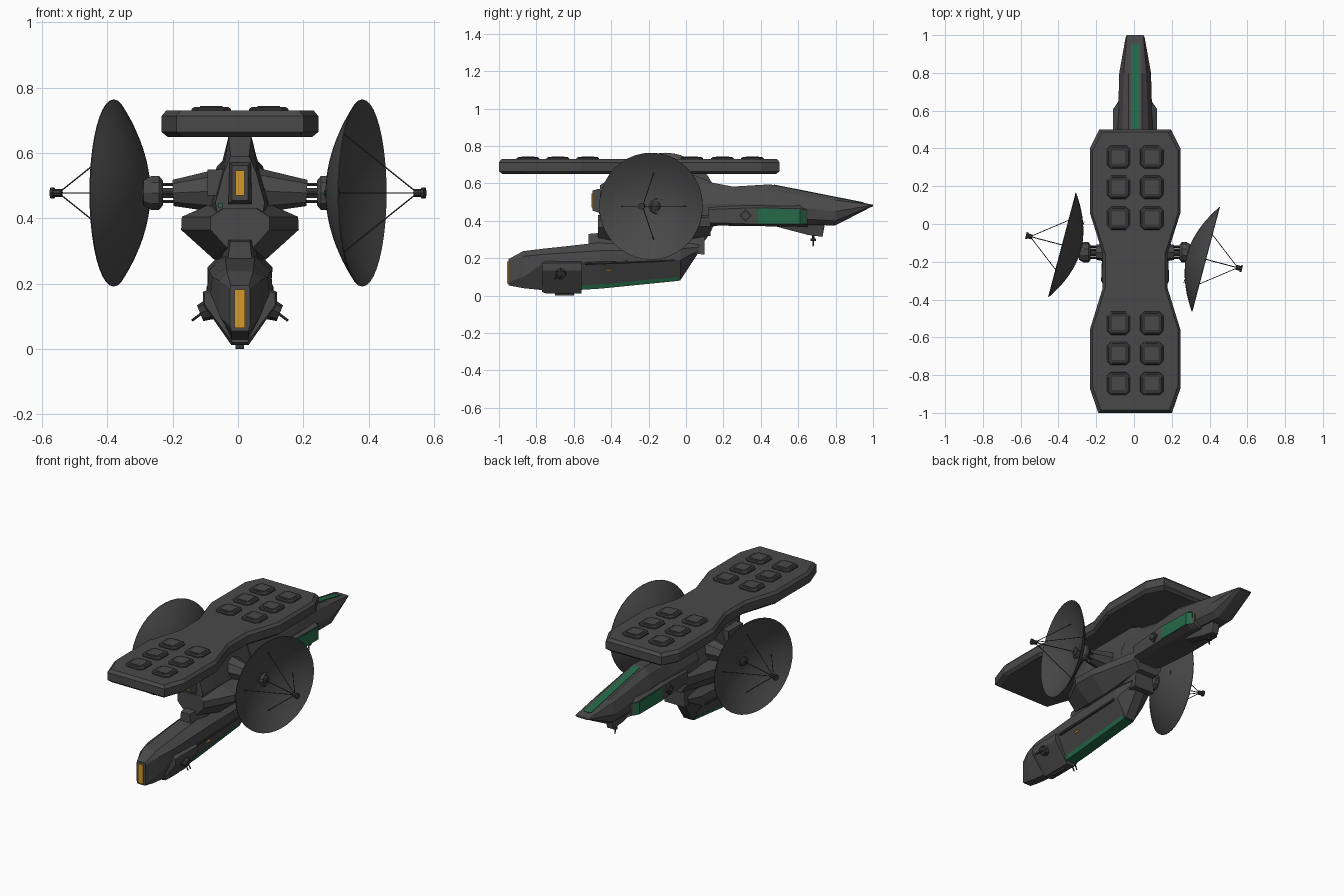
import bpy, bmesh, math
from mathutils import Vector, Matrix

CX = 0.006  # centre line of the hull


def material(name, rgb):
    m = bpy.data.materials.new(name)
    m.diffuse_color = (*rgb, 1)
    return m


HULL = material("hull_grey", (0.066, 0.066, 0.066))
DARK = material("dark_grey", (0.036, 0.036, 0.036))
GREEN = material("panel_green", (0.018, 0.14, 0.065))
AMBER = material("window_amber", (0.68, 0.32, 0.02))


def finish(name, bm, mat, smooth=False):
    bmesh.ops.remove_doubles(bm, verts=bm.verts, dist=1e-5)
    bmesh.ops.recalc_face_normals(bm, faces=bm.faces)
    me = bpy.data.meshes.new(name)
    bm.to_mesh(me)
    bm.free()
    me.materials.append(mat)
    ob = bpy.data.objects.new(name, me)
    bpy.context.collection.objects.link(ob)
    if smooth:
        bpy.context.view_layer.objects.active = ob
        ob.select_set(True)
        bpy.ops.object.shade_smooth_by_angle(angle=math.radians(35))
        ob.select_set(False)
    return ob


def skin(name, rings, mat):
    """Join rings of points into a closed solid."""
    bm = bmesh.new()
    rows = [[bm.verts.new(p) for p in r] for r in rings]
    n = len(rows[0])
    for a, b in zip(rows, rows[1:]):
        for i in range(n):
            bm.faces.new((a[i], a[(i + 1) % n], b[(i + 1) % n], b[i]))
    bm.faces.new(rows[0])
    bm.faces.new(rows[-1])
    return finish(name, bm, mat)


def loft(name, sections, mat=HULL):
    """Sections along y; each is a half outline (x, z) from top to bottom."""
    rings = []
    for y, pts in sections:
        full = list(pts) + [(-x, z) for x, z in reversed(pts)]
        rings.append([(CX + x, y, z) for x, z in full])
    return skin(name, rings, mat)


def box(name, x, y, z, mat=HULL):
    ring = lambda k: [(x[0], y[0], k), (x[1], y[0], k), (x[1], y[1], k), (x[0], y[1], k)]
    return skin(name, [ring(z[0]), ring(z[1])], mat)


def panel(name, pts, mat, t=0.004):
    """Thin plate straddling the given flat outline."""
    p = [Vector(q) for q in pts]
    n = (p[1] - p[0]).cross(p[2] - p[0]).normalized() * t
    return skin(name, [[q - n for q in p], [q + n for q in p]], mat)


def lathe(name, profile, origin, axis, mat=HULL, seg=12, smooth=False):
    """Turn (radius, height) points round an axis."""
    M = Matrix.Translation(origin) @ Vector(axis).to_track_quat('Z', 'Y').to_matrix().to_4x4()
    bm = bmesh.new()
    rows = []
    for r, h in profile:
        rows.append([bm.verts.new(M @ Vector((r * math.cos(2 * math.pi * i / seg),
                                              r * math.sin(2 * math.pi * i / seg), h)))
                     for i in range(seg)])
    for a, b in zip(rows, rows[1:]):
        for i in range(seg):
            bm.faces.new((a[i], a[(i + 1) % seg], b[(i + 1) % seg], b[i]))
    bmesh.ops.dissolve_degenerate(bm, edges=bm.edges, dist=1e-6)
    return finish(name, bm, mat, smooth)


def rod(name, a, b, r, mat=DARK, seg=6, r2=None):
    d = Vector(b) - Vector(a)
    return lathe(name, [(0, 0), (r, 0), (r if r2 is None else r2, d.length), (0, d.length)], a, d, mat, seg)


# --- top deck: waisted slab with bevelled rims
HALF = [(0.19, 0.5), (0.24, 0.4), (0.24, 0.06), (0.172, -0.155),
        (0.172, -0.34), (0.24, -0.56), (0.24, -0.87), (0.195, -1.0)]


def deck_ring(inset, z):
    pts = [(x - inset, -0.25 + (y + 0.25) * (1 - inset / 0.75)) for x, y in HALF]
    return [(CX + x, y, z) for x, y in pts] + [(CX - x, y, z) for x, y in reversed(pts)]


skin("top_deck", [deck_ring(0.018, 0.65), deck_ring(0, 0.665), deck_ring(0, 0.713), deck_ring(0.014, 0.73)], HULL)

# --- raised hatches on the deck, each a dark frame with a grey centre
for y in (0.355, 0.195, 0.03, -0.525, -0.685, -0.845):
    for x in (CX - 0.088, CX + 0.088):
        def square(h, z):
            c = h * 0.65
            return [(x + a, y + b, z) for a, b in ((h, c), (c, h), (-c, h), (-h, c),
                                                   (-h, -c), (-c, -h), (c, -h), (h, -c))]
        skin("hatch_frame", [square(0.062, 0.728), square(0.06, 0.735), square(0.052, 0.741)], DARK)
        box("hatch_lid", (x - 0.035, x + 0.035), (y - 0.035, y + 0.035), (0.735, 0.7435))

# --- upper body and pylon carrying the deck
loft("upper_body", [
    (-0.46, [(0.028, 0.59), (0.05, 0.54), (0.075, 0.45), (0.07, 0.41)]),
    (-0.36, [(0.035, 0.652), (0.05, 0.57), (0.085, 0.45), (0.08, 0.36)]),
    (0.02, [(0.035, 0.652), (0.055, 0.57), (0.09, 0.45), (0.08, 0.34)]),
    (0.12, [(0.035, 0.615), (0.06, 0.55), (0.09, 0.45), (0.07, 0.34)])])
loft("bridge_housing", [(-0.5, [(0.024, 0.562), (0.024, 0.455)]),
                        (-0.47, [(0.032, 0.57), (0.035, 0.445)]),
                        (-0.38, [(0.032, 0.58), (0.045, 0.44)])])
box("bridge_window", (CX - 0.014, CX + 0.014), (-0.506, -0.49), (0.47, 0.546), AMBER)
box("side_locker", (CX - 0.1, CX - 0.04), (-0.42, -0.28), (0.47, 0.55))

# --- broad middle hull
loft("middle_hull", [
    (-0.47, [(0.05, 0.43), (0.09, 0.405), (0.09, 0.365), (0.04, 0.31)]),
    (-0.3, [(0.1, 0.44), (0.178, 0.405), (0.18, 0.365), (0.08, 0.275)]),
    (-0.16, [(0.1, 0.44), (0.175, 0.405), (0.175, 0.365), (0.08, 0.275)]),
    (0.13, [(0.07, 0.44), (0.1, 0.42), (0.1, 0.37), (0.06, 0.32)])])
loft("hull_neck", [(-0.52, [(0.03, 0.33), (0.04, 0.25)]),
                   (-0.4, [(0.042, 0.34), (0.06, 0.25)]),
                   (0.1, [(0.06, 0.36), (0.07, 0.22)])])
box("sensor_light", (CX - 0.067, CX - 0.053), (-0.466, -0.456), (0.433, 0.445), GREEN)

# --- tail boom
loft("tail_boom", [
    (0.0, [(0.035, 0.63), (0.06, 0.56), (0.09, 0.49), (0.09, 0.42), (0.06, 0.35)]),
    (0.25, [(0.035, 0.583), (0.065, 0.55), (0.09, 0.49), (0.09, 0.42), (0.06, 0.385)]),
    (0.45, [(0.036, 0.595), (0.07, 0.56), (0.094, 0.49), (0.094, 0.42), (0.06, 0.378)]),
    (0.8, [(0.036, 0.526), (0.06, 0.51), (0.084, 0.45), (0.07, 0.40), (0.035, 0.376)]),
    (0.99, [(0.036, 0.488), (0.045, 0.486), (0.05, 0.483), (0.048, 0.479), (0.034, 0.474)]),
    (1.0, [(0.034, 0.486), (0.04, 0.485), (0.045, 0.483), (0.043, 0.48), (0.032, 0.477)])])
panel("tail_top_stripe", [(CX - 0.022, 0.47, 0.591), (CX + 0.022, 0.47, 0.591),
                          (CX + 0.022, 0.95, 0.496), (CX - 0.022, 0.95, 0.496)], GREEN, 0.003)
loft("tail_side_pods", [
    (0.12, [(0.08, 0.48), (0.1, 0.46), (0.1, 0.39), (0.06, 0.375)]),
    (0.36, [(0.08, 0.49), (0.112, 0.47), (0.112, 0.383), (0.07, 0.372)]),
    (0.61, [(0.08, 0.485), (0.112, 0.465), (0.112, 0.383), (0.07, 0.368)]),
    (0.65, [(0.06, 0.47), (0.085, 0.455), (0.088, 0.383), (0.06, 0.368)])])
loft("tail_keel", [(0.48, [(0.045, 0.40), (0.03, 0.37)]), (0.65, [(0.04, 0.40), (0.025, 0.325)]),
                   (0.73, [(0.035, 0.40), (0.02, 0.314)]), (0.74, [(0.035, 0.40), (0.02, 0.37)])])
rod("keel_probe", (CX, 0.68, 0.33), (CX, 0.68, 0.262), 0.009, DARK, 6, 0.003)
rod("keel_probe_ring", (CX, 0.68, 0.305), (CX, 0.68, 0.293), 0.016)

# --- lower boom with head, collar and green keel
loft("lower_boom", [
    (-0.95, [(0.028, 0.195), (0.03, 0.185), (0.03, 0.07), (0.026, 0.055)]),
    (-0.87, [(0.04, 0.238), (0.062, 0.21), (0.062, 0.1), (0.026, 0.04)]),
    (-0.77, [(0.042, 0.25), (0.085, 0.22), (0.09, 0.17), (0.026, 0.03)]),
    (-0.46, [(0.045, 0.284), (0.095, 0.24), (0.1, 0.185), (0.03, 0.04)]),
    (-0.03, [(0.05, 0.3), (0.1, 0.25), (0.095, 0.19), (0.03, 0.082)]),
    (0.07, [(0.05, 0.29), (0.075, 0.26), (0.07, 0.24), (0.03, 0.235)])])
loft("head_collar", [
    (-0.77, [(0.085, 0.18), (0.108, 0.17), (0.108, 0.135), (0.022, 0.02)]),
    (-0.75, [(0.088, 0.185), (0.114, 0.175), (0.112, 0.135), (0.026, 0.012)]),
    (-0.56, [(0.09, 0.185), (0.114, 0.175), (0.112, 0.135), (0.026, 0.012)])])
box("collar_foot", (CX - 0.013, CX + 0.013), (-0.7, -0.6), (0.0, 0.03), DARK)
box("head_window", (CX - 0.016, CX + 0.016), (-0.957, -0.94), (0.065, 0.182), AMBER)
loft("green_keel", [(-0.56, [(0.041, 0.053), (0.034, 0.031)]), (-0.45, [(0.043, 0.062), (0.034, 0.038)]),
                    (-0.04, [(0.043, 0.1), (0.033, 0.079)])], GREEN)

# --- details repeated on both sides
for s in (-1, 1):
    def P(x, y, z):
        return (CX + s * x, y, z)
    panel("tail_side_panel", [P(0.113, 0.385, 0.466), P(0.113, 0.61, 0.46),
                              P(0.113, 0.61, 0.385), P(0.113, 0.385, 0.385)], GREEN, 0.003)
    panel("tail_side_panel_end", [P(0.113, 0.608, 0.46), P(0.092, 0.638, 0.455),
                                  P(0.092, 0.638, 0.385), P(0.113, 0.608, 0.385)], GREEN, 0.003)
    rod("side_port", P(0.1, 0.318, 0.428), P(0.121, 0.318, 0.428), 0.034, DARK, 4)
    rod("side_port_lens", P(0.1, 0.318, 0.428), P(0.126, 0.318, 0.428), 0.016, HULL, 8)
    panel("boom_marker_light", [P(0.081, -0.425, 0.142), P(0.081, -0.395, 0.142),
                                P(0.077, -0.395, 0.133), P(0.077, -0.425, 0.133)], AMBER)
    rod("boom_side_rail", P(0.095, -0.54, 0.17), P(0.095, -0.06, 0.19), 0.008, DARK)
    # small turret on the collar
    rod("turret_base", P(0.085, -0.67, 0.125), P(0.122, -0.67, 0.11), 0.034, DARK, 8, 0.026)
    for dy in (-0.012, 0.012):
        rod("turret_gun", P(0.11, -0.67 + dy, 0.115), P(0.146, -0.69 + dy, 0.088), 0.004)
    # dish arm with an open strut section
    rod("dish_arm", P(0.05, -0.15, 0.485), P(0.205, -0.15, 0.478), 0.07, HULL, 8, 0.04)
    for k in range(6):
        a = k * math.pi / 3
        dy, dz = 0.03 * math.cos(a), 0.03 * math.sin(a)
        rod("arm_strut", P(0.2, -0.15 + dy, 0.478 + dz), P(0.245, -0.15 + dy, 0.478 + dz), 0.006)
    rod("arm_core", P(0.2, -0.15, 0.478), P(0.245, -0.15, 0.478), 0.018)
    lathe("dish_mount", [(0, 0), (0.04, 0), (0.055, 0.012), (0.055, 0.035), (0.04, 0.06), (0, 0.06)],
          P(0.236, -0.15, 0.478), (s, 0, 0), HULL, 10)

    # dish, turned so that both sides are alike under a half turn
    c = Vector((s * 0.38, -0.149 - s * 0.038, 0.478))
    n = Vector((s * 0.967, -s * 0.255, 0)).normalized()
    side = Vector((0, 0, 1)).cross(n)
    R, D = 0.286, 0.095
    radii = [R * i / 10 for i in range(11)]
    bowl = [(r, D * (r / R) ** 2 - D) for r in radii]
    lathe("dish", [(r, h - 0.008 * (1 - r / R) - 0.001) for r, h in bowl] +
          [(r, h + 0.002) for r, h in reversed(bowl)], c, n, HULL, 40, True)
    lathe("dish_hub_back", [(0, 0), (0.035, 0), (0.05, 0.03), (0, 0.03)], c - n * 0.118, n, HULL, 10)
    lathe("dish_hub_front", [(0.03, 0), (0.028, 0.014), (0.014, 0.02), (0, 0.02)], c - n * 0.094, n, DARK, 12)
    feed = c + n * 0.165
    rod("feed_horn", feed, feed + n * 0.03, 0.013, DARK, 10)
    rod("feed_collar", feed + n * 0.024, feed + n * 0.034, 0.018, DARK, 10)
    rod("feed_stem", c - n * 0.09, feed, 0.0025)
    r = 0.18
    for d in (Vector((0, 0, 1)), Vector((0, 0, -1)), side, -side):
        rod("feed_strut", c + d * r + n * (D * (r / R) ** 2 - D), feed + n * 0.01, 0.0022, DARK, 5)
    # tiny green light on the back of the dish
    r = 0.14
    lp = c - side * r + n * (D * (r / R) ** 2 - D - 0.006)
    rod("dish_light", lp - n * 0.004, lp, 0.01, GREEN, 6)
